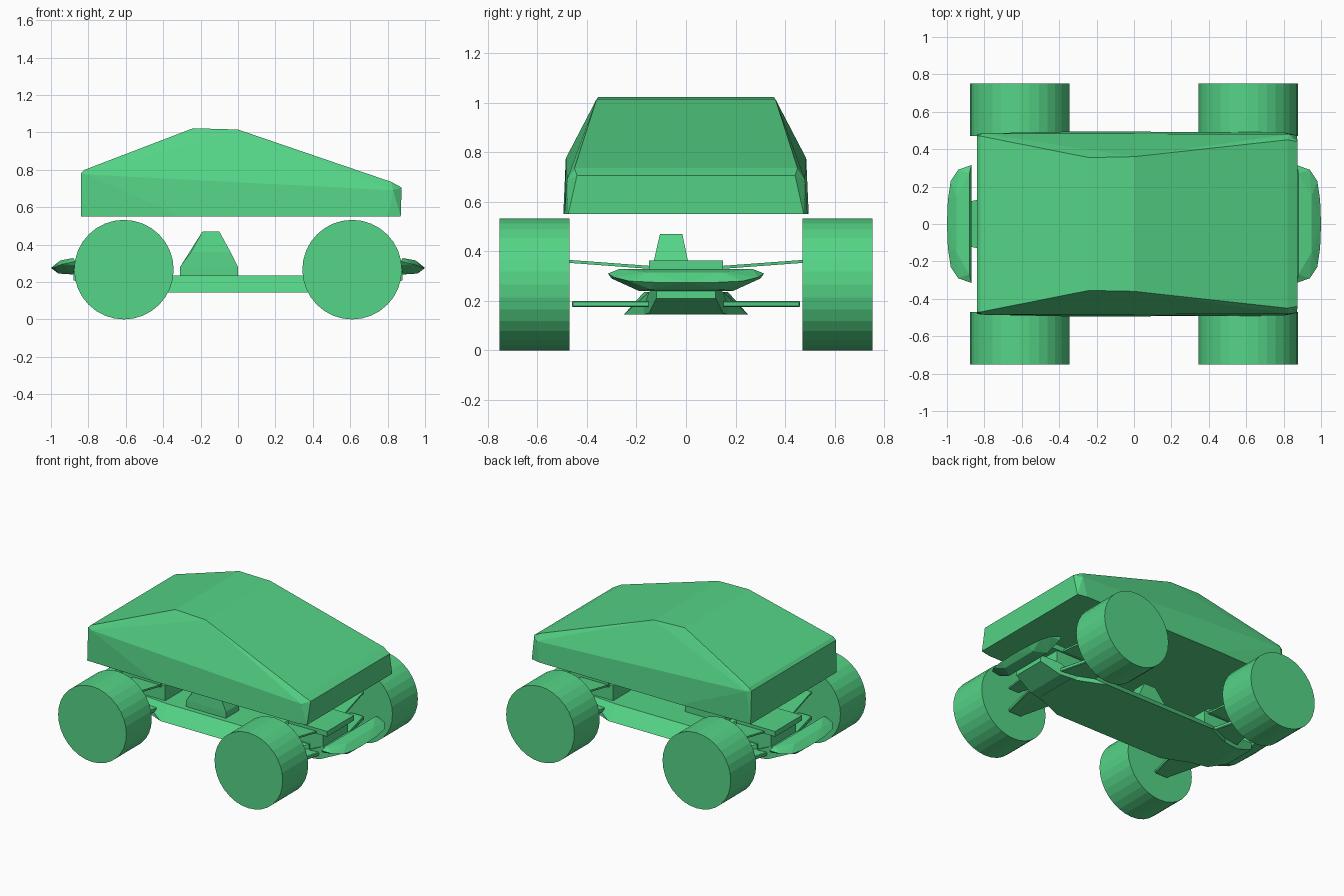
import bpy, bmesh, math
from mathutils import Vector

cube = bpy.data.objects.get("Cube")
if cube:
    bpy.data.objects.remove(cube, do_unlink=True)

green = bpy.data.materials.new("green")
green.use_nodes = True
colour = (0.09, 0.66, 0.24, 1)
green.diffuse_color = colour
green.node_tree.nodes["Principled BSDF"].inputs["Base Color"].default_value = colour


def finish(name, bm, bevel=0):
    bmesh.ops.recalc_face_normals(bm, faces=bm.faces)
    mesh = bpy.data.meshes.new(name)
    bm.to_mesh(mesh)
    bm.free()
    mesh.materials.append(green)
    ob = bpy.data.objects.new(name, mesh)
    bpy.context.collection.objects.link(ob)
    if bevel:
        mod = ob.modifiers.new("edges", "BEVEL")
        mod.width, mod.segments = bevel, 1
    return ob


def hull(name, points, bevel=0):
    """Convex faceted solid around a few corner points."""
    bm = bmesh.new()
    for p in points:
        bm.verts.new(p)
    out = bmesh.ops.convex_hull(bm, input=bm.verts)
    loose = set(out["geom_interior"] + out["geom_unused"])
    bmesh.ops.delete(bm, geom=[v for v in loose if isinstance(v, bmesh.types.BMVert)], context="VERTS")
    bmesh.ops.dissolve_limit(bm, angle_limit=0.02, verts=bm.verts, edges=bm.edges)
    return finish(name, bm, bevel)


def mirrored(points):
    """Add the y-mirrored twin of every point."""
    return [(x, s * y, z) for x, y, z in points for s in (1, -1)]


def box(name, x0, x1, y0, y1, z0, z1, bevel=0):
    return hull(name, [(x, y, z) for x in (x0, x1) for y in (y0, y1) for z in (z0, z1)], bevel)


# Body shell: sloping nose and tail around a short flat roof
hull("body_shell", mirrored([
    (-0.84, 0.48, 0.55), (0.87, 0.475, 0.55), (-0.3, 0.495, 0.55), (0.8, 0.49, 0.55),
    (-0.84, 0.47, 0.78), (-0.81, 0.485, 0.775), (-0.82, 0.47, 0.80),
    (0.875, 0.44, 0.705), (0.82, 0.45, 0.735), (0.83, 0.48, 0.69),
    (-0.24, 0.355, 1.022), (0, 0.36, 1.015),
]))

# Chassis pan with sloping sides
hull("chassis_pan", mirrored([
    (s * x, y, z) for s in (1, -1) for x, y, z in
    [(0.43, 0.25, 0.145), (0.43, 0.23, 0.165), (0.43, 0.17, 0.235),
     (0.66, 0.15, 0.145), (0.66, 0.15, 0.235)]
]))

# Motor block tapering to a narrow top
hull("motor_block", [
    (x, y, z) for x0, x1, y0, y1, z in
    [(-0.31, 0, -0.135, 0.01, 0.22), (-0.31, 0, -0.135, 0.01, 0.28),
     (-0.25, -0.04, -0.13, 0.008, 0.36), (-0.19, -0.1, -0.105, -0.015, 0.47)]
    for x in (x0, x1) for y in (y0, y1)
])

for s, end in ((1, "front"), (-1, "rear")):
    cx = 0.61 * s
    # Gearbox, top brace and upturned skid at each end
    box(end + "_gearbox", 0.47 * s, 0.76 * s, -0.14, 0.14, 0.16, 0.34)
    box(end + "_brace", 0.5 * s, 0.80 * s, -0.15, 0.15, 0.325, 0.362)
    hull(end + "_skid", mirrored([
        (0.62 * s, 0.17, 0.145), (0.62 * s, 0.17, 0.18),
        (0.74 * s, 0.15, 0.15), (0.74 * s, 0.15, 0.235),
        (0.88 * s, 0.12, 0.21), (0.88 * s, 0.12, 0.26)]))
    # Bumper: flattened slab with a curved, pointed leading edge
    hull(end + "_bumper", mirrored([
        (0.87 * s, 0.30, 0.29), (0.87 * s, 0.315, 0.31), (0.88 * s, 0.27, 0.328),
        (0.94 * s, 0.29, 0.295), (0.98 * s, 0.23, 0.28),
        (0.995 * s, 0.13, 0.275), (s, 0, 0.275),
        (0.95 * s, 0.15, 0.315), (0.88 * s, 0.19, 0.24), (0.96 * s, 0.14, 0.245)]))

    for t, side in ((1, "left"), (-1, "right")):
        # Lower wishbone with an upright rib, and thin upper link
        hull(f"{end}_{side}_lower_arm", [
            (cx + dx, t * y, z) for dx, y in ((0.13, 0.14), (-0.13, 0.14), (0.05, 0.46), (-0.05, 0.46))
            for z in (0.175, 0.2)], 0.004)
        hull(f"{end}_{side}_upper_arm", [
            (cx + dx, t * y, z + dz) for dx, y, z in
            ((0.11, 0.13, 0.328), (-0.11, 0.13, 0.328), (0.04, 0.47, 0.353), (-0.04, 0.47, 0.353))
            for dz in (0, 0.012)])
        # Wheel
        bm = bmesh.new()
        bmesh.ops.create_cone(bm, cap_ends=True, segments=32, radius1=0.266, radius2=0.266, depth=0.283)
        wheel = finish(f"{end}_{side}_wheel", bm)
        wheel.rotation_euler.x = math.pi / 2
        wheel.location = Vector((cx, t * 0.611, 0.266))
        bpy.context.view_layer.objects.active = wheel
        bpy.ops.object.select_all(action="DESELECT")
        wheel.select_set(True)
        bpy.ops.object.shade_smooth_by_angle(angle=math.radians(10))
